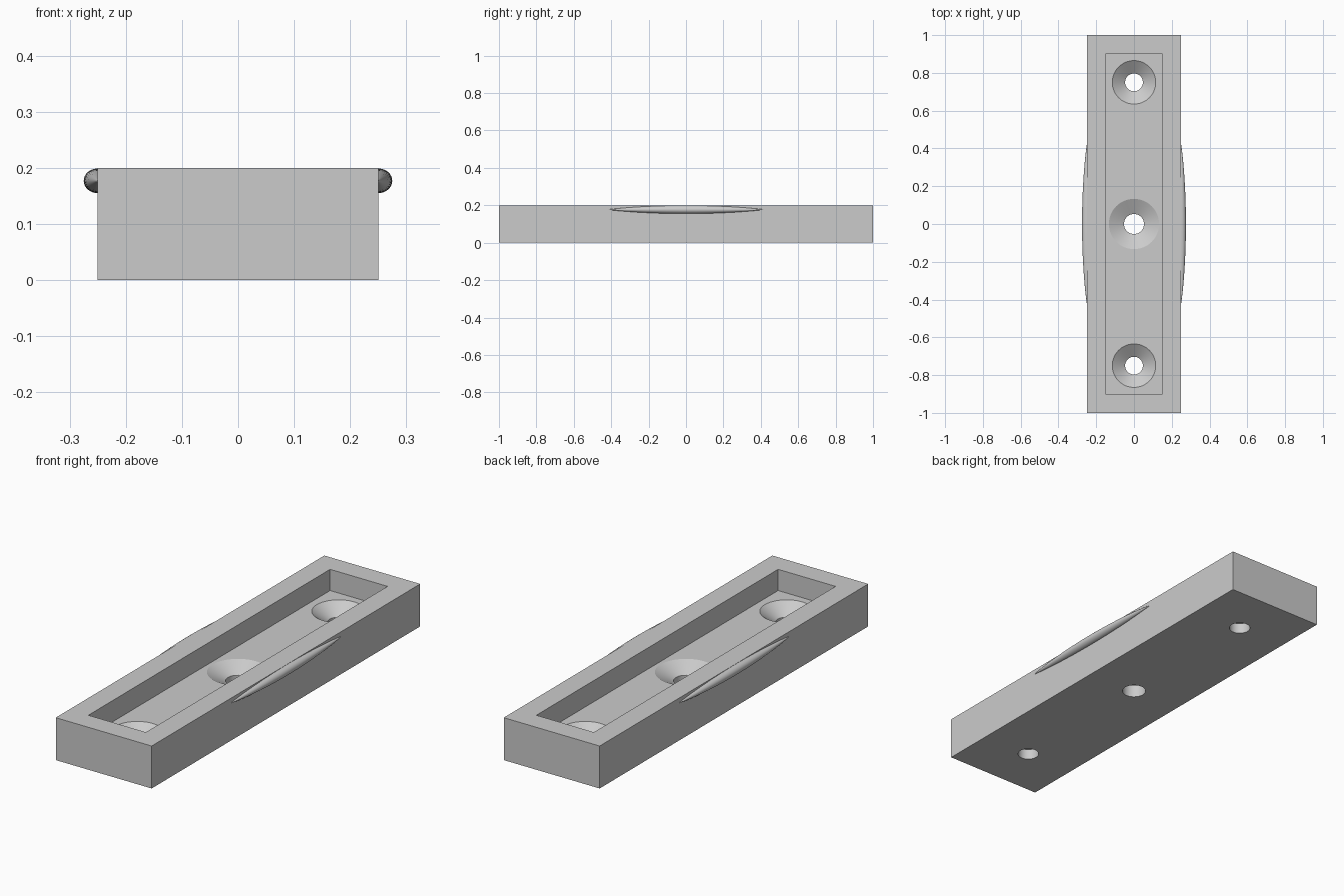
import bpy, bmesh, math

if "Cube" in bpy.data.objects:
    bpy.data.objects.remove(bpy.data.objects["Cube"])

gray = bpy.data.materials.new("light gray")
gray.diffuse_color = (0.6, 0.6, 0.6, 1)
gray.use_nodes = True
gray.node_tree.nodes["Principled BSDF"].inputs["Base Color"].default_value = gray.diffuse_color


def make_object(name, bm, material=gray):
    bmesh.ops.recalc_face_normals(bm, faces=bm.faces)
    mesh = bpy.data.meshes.new(name)
    bm.to_mesh(mesh)
    bm.free()
    mesh.materials.append(material)
    obj = bpy.data.objects.new(name, mesh)
    bpy.context.collection.objects.link(obj)
    return obj


def box(name, sx, sy, z0, z1):
    bm = bmesh.new()
    bmesh.ops.create_cube(bm, size=1)
    for v in bm.verts:
        v.co = (v.co.x * sx, v.co.y * sy, z0 + (v.co.z + 0.5) * (z1 - z0))
    return make_object(name, bm)


def screw_cutter(name, y, r_hole, r_top, depth, floor, n=64):
    # straight hole, then a cone up to the floor, then straight clearance above
    profile = [(r_hole, -0.05), (r_hole, floor - depth),
               (r_top, floor), (r_top, floor + 0.05)]
    bm = bmesh.new()
    rings = [[bm.verts.new((r * math.cos(2 * math.pi * i / n),
                            y + r * math.sin(2 * math.pi * i / n), z))
              for i in range(n)] for r, z in profile]
    for a, b in zip(rings, rings[1:]):
        for i in range(n):
            j = (i + 1) % n
            bm.faces.new((a[i], a[j], b[j], b[i]))
    bm.faces.new(rings[0])
    bm.faces.new(rings[-1])
    return make_object(name, bm)


def smooth(obj, angle):
    bpy.ops.object.select_all(action='DESELECT')
    obj.select_set(True)
    bpy.context.view_layer.objects.active = obj
    bpy.ops.object.shade_smooth_by_angle(angle=math.radians(angle))


# Tray body with a rectangular pocket and three countersunk holes
FLOOR = 0.1
tray = box("tray", 0.5, 2.0, 0, 0.2)
cutters = [
    box("pocket_cutter", 0.3, 1.8, FLOOR, 0.3),
    screw_cutter("front_hole_cutter", -0.75, 0.047, 0.115, 0.05, FLOOR),
    screw_cutter("middle_hole_cutter", 0, 0.053, 0.133, 0.04, FLOOR),
    screw_cutter("back_hole_cutter", 0.75, 0.047, 0.115, 0.05, FLOOR),
]
for cutter in cutters:
    mod = tray.modifiers.new(cutter.name, 'BOOLEAN')
    mod.operation = 'DIFFERENCE'
    mod.solver = 'EXACT'
    mod.object = cutter
    bpy.context.view_layer.objects.active = tray
    bpy.ops.object.modifier_apply(modifier=mod.name)
for cutter in cutters:
    bpy.data.objects.remove(cutter)
smooth(tray, 20)


# Slim snap ridges bulging from the long sides
def ridge(name, side, length=0.42, rx=0.025, rz=0.022, rows=32, n=16):
    bm = bmesh.new()
    grid = []
    for k in range(rows + 1):
        t = -1 + 2 * k / rows
        s = max(1 - t * t, 0.0) ** 0.9
        grid.append([bm.verts.new((
            side * (0.25 + s * rx * math.cos(math.pi * (i / n - 0.5))),
            t * length,
            0.177 + s * rz * math.sin(math.pi * (i / n - 0.5))))
            for i in range(n + 1)])
    for a, b in zip(grid, grid[1:]):
        for i in range(n):
            bm.faces.new((a[i], a[i + 1], b[i + 1], b[i]))
        bm.faces.new((a[n], a[0], b[0], b[n]))
    bmesh.ops.remove_doubles(bm, verts=bm.verts, dist=1e-5)
    smooth(make_object(name, bm), 40)


ridge("right_ridge", 1)
ridge("left_ridge", -1)
